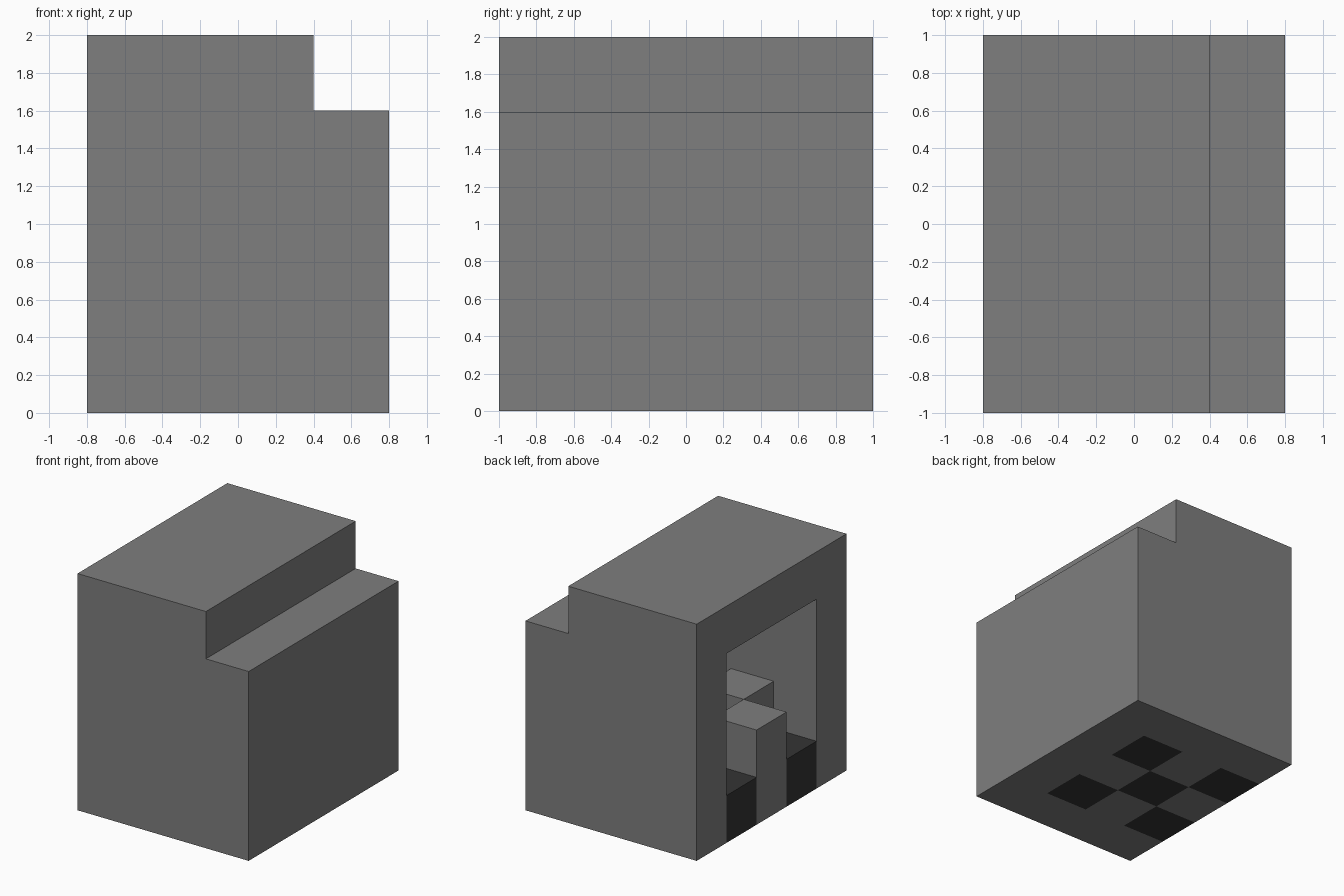
import bpy
import bmesh

cube = bpy.data.objects.get("Cube")
if cube:
    bpy.data.objects.remove(cube, do_unlink=True)


def material(name, value):
    mat = bpy.data.materials.new(name)
    mat.use_nodes = True
    colour = (value, value, value, 1)
    mat.diffuse_color = colour
    mat.node_tree.nodes["Principled BSDF"].inputs["Base Color"].default_value = colour
    return mat


def extrude_profile(name, profile, y_min, y_max, mat):
    """Extrude an x-z outline along y."""
    bm = bmesh.new()
    face = bm.faces.new([bm.verts.new((x, y_min, z)) for x, z in profile])
    moved = bmesh.ops.extrude_face_region(bm, geom=[face])["geom"]
    verts = [v for v in moved if isinstance(v, bmesh.types.BMVert)]
    bmesh.ops.translate(bm, verts=verts, vec=(0, y_max - y_min, 0))
    bmesh.ops.recalc_face_normals(bm, faces=bm.faces)
    mesh = bpy.data.meshes.new(name)
    bm.to_mesh(mesh)
    bm.free()
    mesh.materials.append(mat)
    obj = bpy.data.objects.new(name, mesh)
    bpy.context.collection.objects.link(obj)
    return obj


def box(name, x, y, z, mat):
    outline = [(x[0], z[0]), (x[1], z[0]), (x[1], z[1]), (x[0], z[1])]
    return extrude_profile(name, outline, y[0], y[1], mat)


grey = material("grey", 0.21)
black = material("charcoal", 0.035)
UNIT = 0.4

# Thick shell with a stepped roof
shell = extrude_profile(
    "shell",
    [(-0.8, 0), (0.8, 0), (0.8, 1.6), (0.4, 1.6), (0.4, 2), (-0.8, 2)],
    -1, 1, grey)

# Cavity open to one side and below
cutter = box("cavity_cutter", (-1, 0.4), (-0.6, 0.6), (-0.2, 1.6), grey)
cutter.hide_render = True
cutter.hide_viewport = True
cut = shell.modifiers.new("cavity", "BOOLEAN")
cut.operation = "DIFFERENCE"
cut.solver = "EXACT"
cut.object = cutter

# Chequered floor: low dark blocks alternating with tall grey ones
for col in range(3):
    for row in range(3):
        x = -0.8 + col * UNIT
        y = -0.6 + row * UNIT
        low = (col + row) % 2 == 0
        box(f"{'low' if low else 'tall'}_block_{col}_{row}",
            (x, x + UNIT), (y, y + UNIT),
            (0, UNIT if low else 2 * UNIT),
            black if low else grey)
